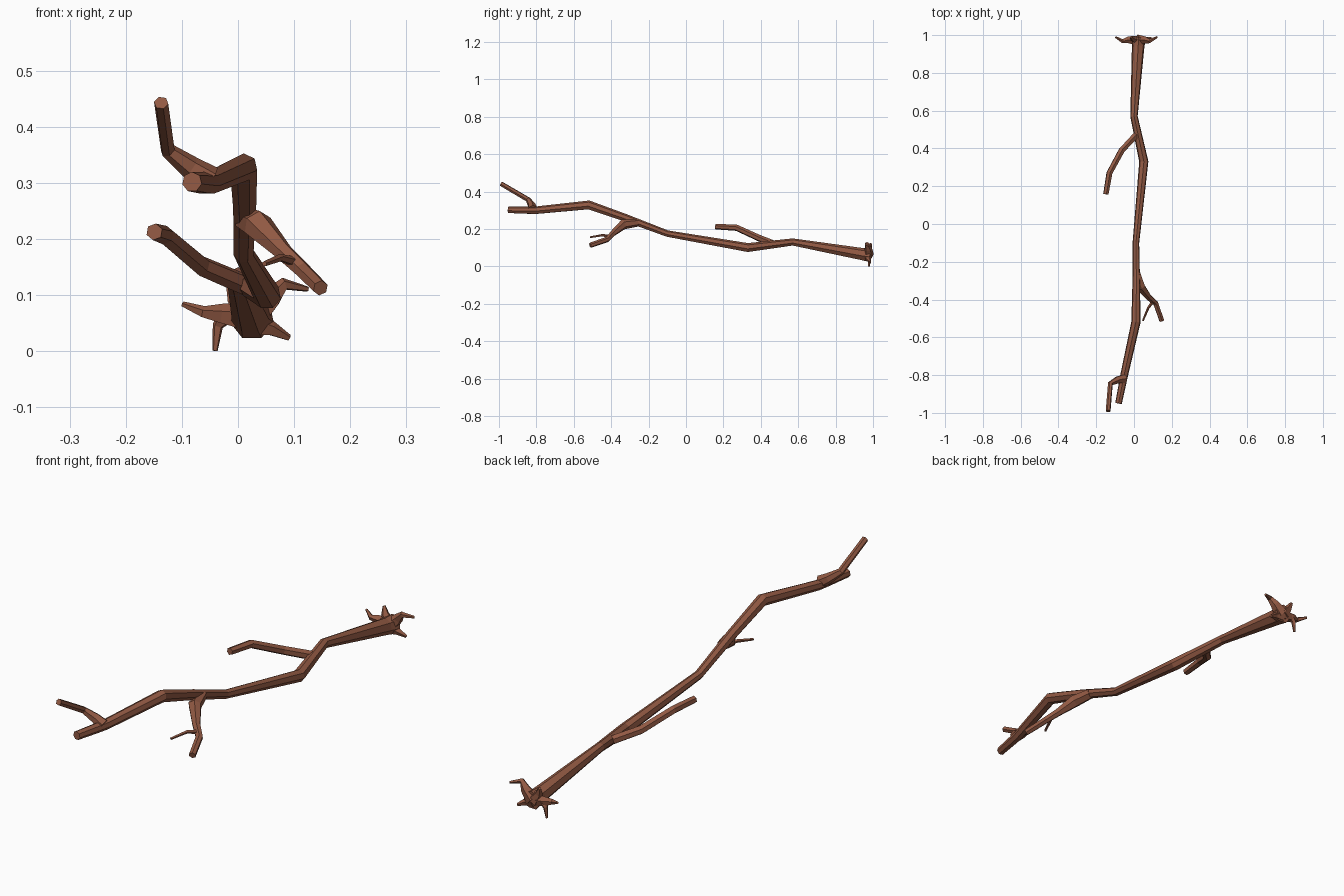
import bpy, bmesh, math
from mathutils import Vector

bark = bpy.data.materials.new("brown bark")
bark.diffuse_color = (0.285, 0.1, 0.056, 1)


def limb(name, pts, sides=6):
    """Sweep a tapered polygon along points (x, y, z, radius)."""
    bm = bmesh.new()
    P = [Vector(p[:3]) for p in pts]
    rings, up = [], Vector((0, 0, 1))
    for i, p in enumerate(P):
        d_in = (p - P[max(i - 1, 0)]).normalized()
        d_out = (P[min(i + 1, len(P) - 1)] - p).normalized()
        t = (d_in + d_out).normalized()
        if abs(up.dot(t)) > 0.95:
            up = Vector((1, 0, 0))
        up = (up - t * up.dot(t)).normalized()
        side = t.cross(up)
        rings.append([bm.verts.new(p + pts[i][3] * (
            up * math.cos(2 * math.pi * k / sides) + side * math.sin(2 * math.pi * k / sides)))
            for k in range(sides)])
    for a, b in zip(rings, rings[1:]):
        for k in range(sides):
            j = (k + 1) % sides
            bm.faces.new((a[k], a[j], b[j], b[k]))
    bm.faces.new(rings[0])
    bm.faces.new(rings[-1])
    bmesh.ops.recalc_face_normals(bm, faces=bm.faces)
    me = bpy.data.meshes.new(name)
    bm.to_mesh(me)
    bm.free()
    me.materials.append(bark)
    ob = bpy.data.objects.new(name, me)
    bpy.context.collection.objects.link(ob)


# main fallen trunk, from root end to tip
limb("trunk", [
    (0.025, 0.985, 0.06, 0.040), (0.022, 0.94, 0.065, 0.034), (0.0, 0.57, 0.13, 0.020),
    (0.052, 0.33, 0.10, 0.025), (0.010, -0.10, 0.175, 0.018), (0.012, -0.32, 0.258, 0.021),
    (0.010, -0.52, 0.328, 0.025), (-0.052, -0.80, 0.300, 0.021), (-0.062, -0.85, 0.300, 0.020),
    (-0.082, -0.95, 0.302, 0.018)], 7)

# side branches
limb("left_branch", [
    (0.01, 0.47, 0.12, 0.019), (-0.065, 0.39, 0.152, 0.018),
    (-0.13, 0.27, 0.207, 0.017), (-0.149, 0.158, 0.213, 0.015)])
limb("right_branch", [
    (0.014, -0.26, 0.235, 0.022), (0.035, -0.335, 0.225, 0.027), (0.08, -0.39, 0.178, 0.017),
    (0.115, -0.42, 0.145, 0.015), (0.147, -0.512, 0.113, 0.014)])
limb("right_twig", [
    (0.10, -0.41, 0.160, 0.009), (0.075, -0.445, 0.167, 0.007), (0.047, -0.512, 0.156, 0.005)], 5)
limb("tip_branch", [
    (-0.05, -0.82, 0.305, 0.026), (-0.085, -0.825, 0.328, 0.021),
    (-0.125, -0.845, 0.358, 0.014), (-0.137, -0.99, 0.443, 0.013)])

# broken roots fanning out at the trunk's foot
roots = {
    "left_root": [(0.02, 0.97, 0.06, 0.028), (-0.03, 0.975, 0.066, 0.019),
                  (-0.062, 0.968, 0.07, 0.011), (-0.098, 0.99, 0.084, 0.005)],
    "lower_left_root": [(-0.02, 0.975, 0.065, 0.018), (-0.036, 0.98, 0.045, 0.010),
                        (-0.041, 0.978, 0.001, 0.005)],
    "lower_right_root": [(0.025, 0.97, 0.05, 0.026), (0.06, 0.975, 0.04, 0.014),
                         (0.091, 0.985, 0.024, 0.006)],
    "upper_right_root": [(0.025, 0.975, 0.06, 0.030), (0.06, 0.975, 0.095, 0.020),
                         (0.083, 0.968, 0.120, 0.012), (0.124, 0.99, 0.111, 0.005)],
    "upper_root": [(0.02, 0.975, 0.06, 0.028), (-0.005, 0.98, 0.095, 0.016),
                   (-0.016, 0.99, 0.122, 0.006)],
}
for name, pts in roots.items():
    limb(name, pts, 5)
